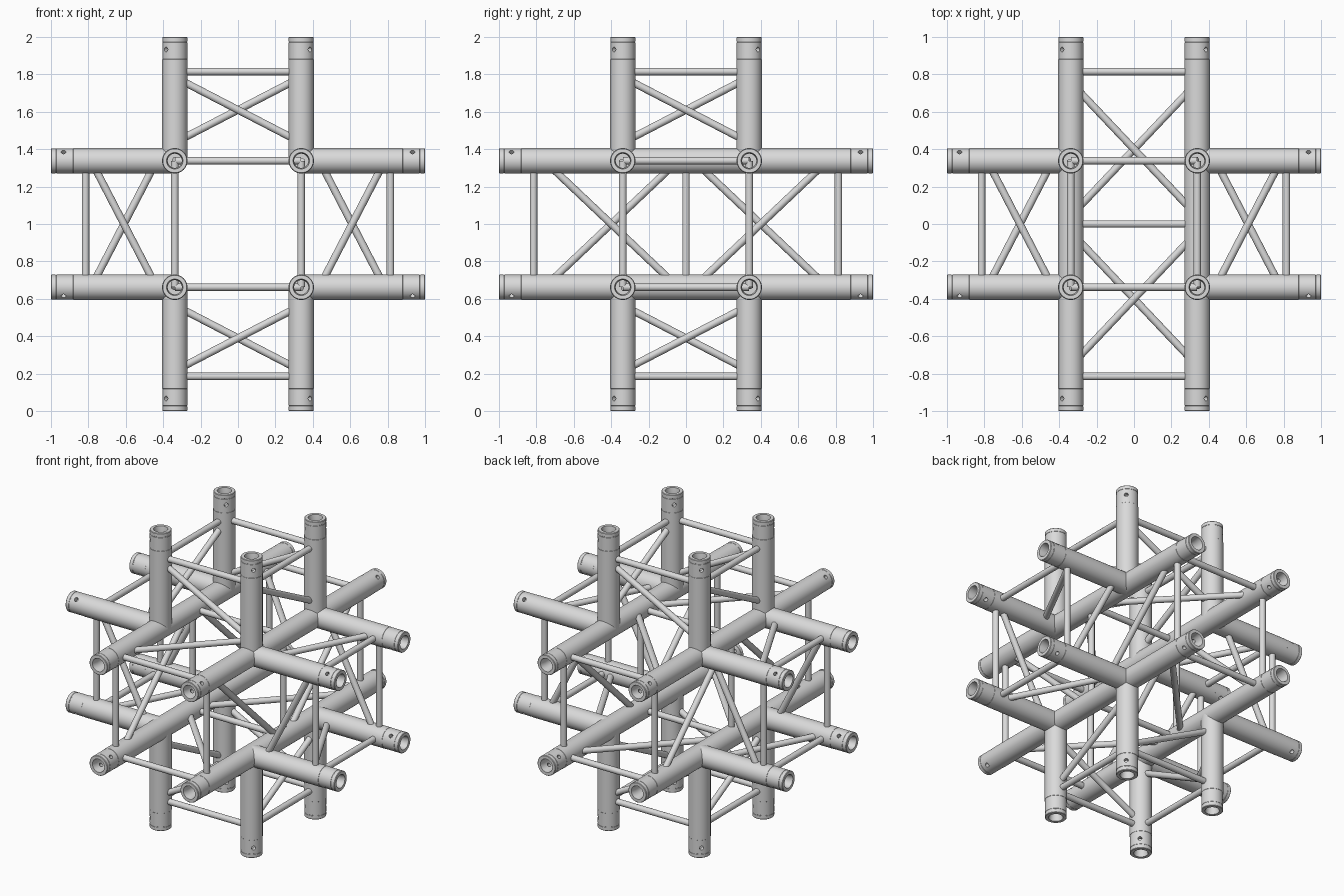
import bpy, bmesh, math
from itertools import product
from mathutils import Matrix, Vector

cube = bpy.data.objects.get("Cube")
if cube:
    bpy.data.objects.remove(cube)

OFF = 0.338     # chord distance from the centre planes
R = 0.068       # chord radius
BRACE_R = 0.02
CENTRE = Matrix.Translation((0, 0, 1))      # lifts the junction onto the floor
CORNERS = [(-1, -1), (1, -1), (1, 1), (-1, 1)]

mat = bpy.data.materials.new("aluminium_grey")
mat.use_nodes = True
GREY = (0.7, 0.7, 0.7, 1)
mat.diffuse_color = GREY
mat.node_tree.nodes["Principled BSDF"].inputs["Base Color"].default_value = GREY


def link(name, mesh):
    obj = bpy.data.objects.new(name, mesh)
    bpy.context.collection.objects.link(obj)
    return obj


def axis_vec(axis, value, a, b):
    """Point with value along axis and a, b along the next two axes."""
    v = [0, 0, 0]
    v[axis], v[(axis + 1) % 3], v[(axis + 2) % 3] = value, a, b
    return Vector(v)


# Lathed chord tube with end sleeve, fine groove, deep bore and drilled pin hole
def chord_mesh(name, start):
    profile = [(0, start), (R, start), (R, 0.88), (0.0668, 0.881), (0.0668, 0.971),
               (0.0655, 0.972), (0.0655, 0.975), (0.0668, 0.976), (0.0668, 0.997),
               (0.064, 1), (0.044, 1), (0.038, 0.96), (0.038, 0.5), (0, 0.5)]
    bm = bmesh.new()
    pts = [bm.verts.new((r, 0, z)) for r, z in profile]
    edges = [bm.edges.new(p) for p in zip(pts, pts[1:])]
    bmesh.ops.spin(bm, geom=pts + edges, axis=(0, 0, 1), cent=(0, 0, 0),
                   angle=math.tau, steps=40, use_duplicate=False)
    bmesh.ops.remove_doubles(bm, verts=bm.verts, dist=1e-5)
    bmesh.ops.recalc_face_normals(bm, faces=bm.faces)
    mesh = bpy.data.meshes.new(name)
    bm.to_mesh(mesh)
    bm.free()
    tube = link(name, mesh)
    mod = tube.modifiers.new("pin_hole", 'BOOLEAN')
    mod.object = drill
    mod.solver = 'EXACT'
    result = bpy.data.meshes.new_from_object(
        tube.evaluated_get(bpy.context.evaluated_depsgraph_get()))
    bpy.data.objects.remove(tube)
    result.materials.clear()
    result.materials.append(mat)
    return result


bm = bmesh.new()
bmesh.ops.create_cone(bm, cap_ends=True, segments=16, radius1=0.013, radius2=0.013, depth=0.3,
                      matrix=Matrix.Translation((0, 0, 0.933)) @ Matrix.Rotation(math.pi / 2, 4, 'Y'))
drill_mesh = bpy.data.meshes.new("pin_drill")
bm.to_mesh(drill_mesh)
bm.free()
drill = link("pin_drill", drill_mesh)
drill.hide_render = True
long_tube = chord_mesh("long_chord", 0)
short_tube = chord_mesh("short_chord", OFF)
bpy.data.objects.remove(drill)

parts = []

# Chords: four per arm, long ones through the middle along y
for axis, side in product(range(3), (-1, 1)):
    for a, b in CORNERS:
        direction = axis_vec(axis, side, 0, 0)
        outward = axis_vec(axis, 0, a, b).normalized()
        rot = Matrix((outward, direction.cross(outward), direction)).transposed()
        chord = link("xyz"[axis] + "_chord", long_tube if axis == 1 else short_tube)
        chord.matrix_world = (CENTRE @ Matrix.Translation(axis_vec(axis, 0, a * OFF, b * OFF))
                              @ rot.to_4x4())
        parts.append(chord)


def brace(name, p, q):
    """Thin round bar between two points."""
    d = q - p
    bm = bmesh.new()
    bmesh.ops.create_cone(bm, cap_ends=True, segments=20, radius1=BRACE_R, radius2=BRACE_R,
                          depth=d.length)
    mesh = bpy.data.meshes.new(name)
    bm.to_mesh(mesh)
    bm.free()
    mesh.materials.append(mat)
    obj = link(name, mesh)
    obj.matrix_world = (CENTRE @ Matrix.Translation((p + q) / 2)
                        @ d.to_track_quat('Z', 'Y').to_matrix().to_4x4())
    parts.append(obj)


# Four bars around an arm, from one chord to the next
def ring(name, axis, start, end):
    for i, (a, b) in enumerate(CORNERS):
        c, d = CORNERS[(i + 1) % 4]
        brace(name, axis_vec(axis, start, a * OFF, b * OFF),
              axis_vec(axis, end, c * OFF, d * OFF))


# Each arm has an end ring and one diagonal per face, mirrored on the far arm
for axis, side in product(range(3), (-1, 1)):
    outer, inner = (0.757, 0.043) if axis == 1 else (0.785, 0.435)
    ring("end_bar", axis, side * 0.815, side * 0.815)
    ring("diagonal_bar", axis, side * outer, side * inner)
ring("middle_bar", 1, 0, 0)

# Smooth round surfaces, keep machined edges crisp
bpy.ops.object.select_all(action='DESELECT')
for obj in parts:
    obj.select_set(True)
bpy.context.view_layer.objects.active = parts[0]
bpy.ops.object.shade_smooth_by_angle(angle=math.radians(35))
